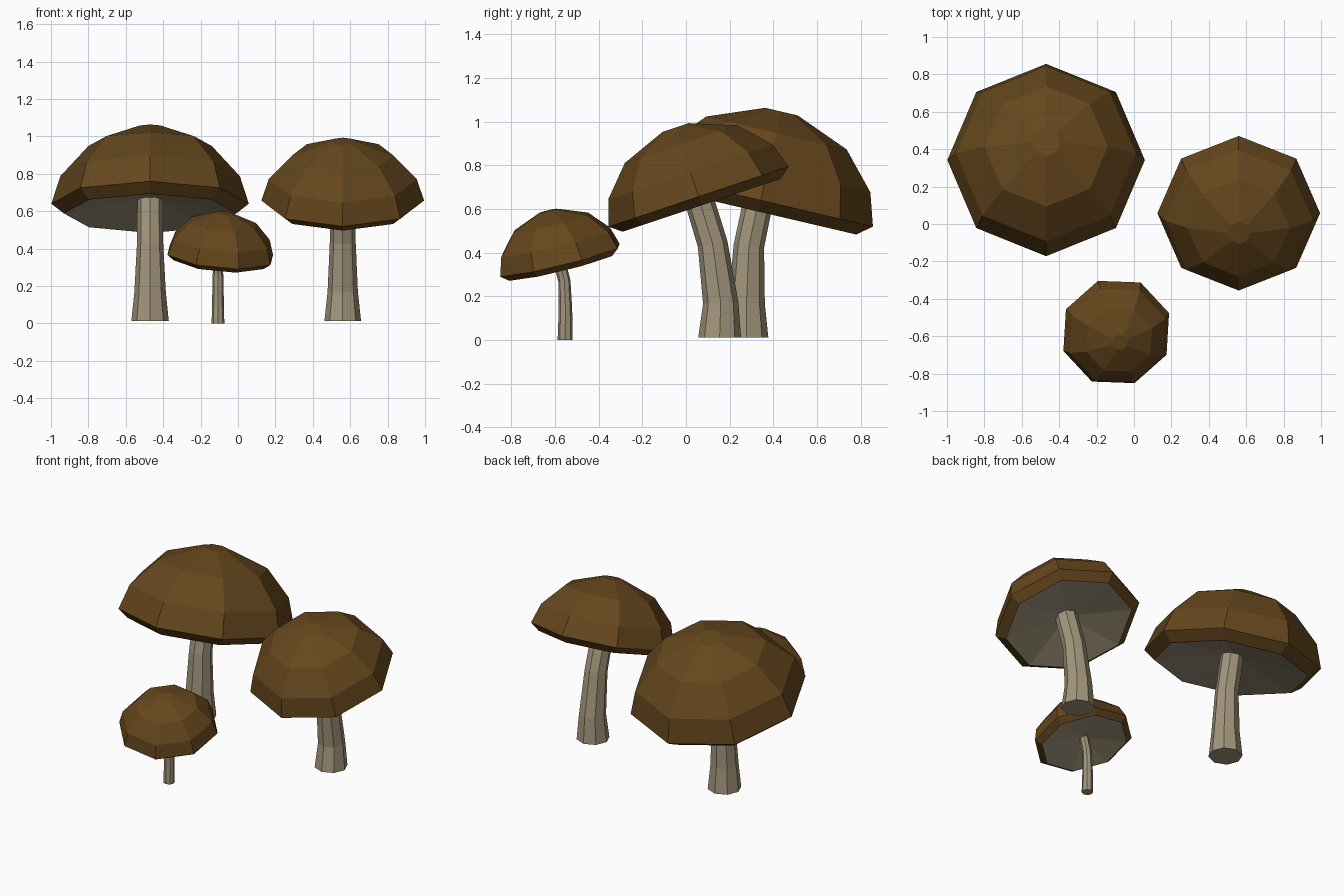
import bpy, bmesh, math
from mathutils import Vector

if "Cube" in bpy.data.objects:
    bpy.data.objects.remove(bpy.data.objects["Cube"])

SIDES = 8


def material(name, color):
    m = bpy.data.materials.new(name)
    m.diffuse_color = color
    m.use_nodes = True
    m.node_tree.nodes["Principled BSDF"].inputs["Base Color"].default_value = m.diffuse_color
    return m


BROWN = material("cap_brown", (0.13, 0.062, 0.012, 1))
CREAM = material("stem_cream", (0.36, 0.30, 0.20, 1))


def ring(bm, centre, axis, radius, turn=0.0):
    """Octagon of vertices around centre, square to axis."""
    q = Vector((0, 0, 1)).rotation_difference(Vector(axis).normalized())
    out = []
    for i in range(SIDES):
        a = turn + 2 * math.pi * i / SIDES
        out.append(bm.verts.new(Vector(centre) + q @ Vector((radius * math.cos(a), radius * math.sin(a), 0))))
    return out


def bridge(bm, lower, upper, mat=0):
    for i in range(SIDES):
        j = (i + 1) % SIDES
        bm.faces.new((lower[i], lower[j], upper[j], upper[i])).material_index = mat


def finish(bm, name, mats):
    bmesh.ops.recalc_face_normals(bm, faces=bm.faces)
    mesh = bpy.data.meshes.new(name)
    bm.to_mesh(mesh)
    bm.free()
    for m in mats:
        mesh.materials.append(m)
    bpy.context.collection.objects.link(bpy.data.objects.new(name, mesh))


# Dome profile (radius, height) as fractions of the rim radius
PROFILE = [(0.875, -0.10), (1.0, 0.0), (0.91, 0.285), (0.625, 0.60), (0.145, 0.79)]


def cap(name, centre, axis, radius, height=1.0, turn=0.0):
    bm = bmesh.new()
    centre, n = Vector(centre), Vector(axis).normalized()
    rings = [ring(bm, centre + n * h * radius * height, n, r * radius, turn) for r, h in PROFILE]
    for a, b in zip(rings, rings[1:]):
        bridge(bm, a, b)
    bm.faces.new(rings[-1])
    # shallow hollow underside
    hub = bm.verts.new(centre + n * radius * 0.06)
    for i in range(SIDES):
        bm.faces.new((rings[0][(i + 1) % SIDES], rings[0][i], hub)).material_index = 1
    finish(bm, name, (BROWN, CREAM))


def stem(name, x, path):
    """path: (y, z, radius) from the ground up."""
    bm = bmesh.new()
    pts = [Vector((x, y, z)) for y, z, r in path]
    rings = []
    for i, p in enumerate(pts):
        if i == 0:
            axis = (0, 0, 1)
        else:
            axis = (p - pts[i - 1]).normalized()
            if i < len(pts) - 1:
                axis += (pts[i + 1] - p).normalized()
        rings.append(ring(bm, p, axis, path[i][2]))
    for a, b in zip(rings, rings[1:]):
        bridge(bm, a, b)
    bm.faces.new(rings[0][::-1])
    bm.faces.new(rings[-1])
    finish(bm, name, (CREAM,))


# Large mushroom, leaning back
stem("large_stem", -0.47, [(0.277, 0.012, 0.10), (0.277, 0.17, 0.084), (0.288, 0.43, 0.07), (0.338, 0.67, 0.068)])
cap("large_cap", (-0.47, 0.342, 0.64), (0, 0.228, 0.974), 0.528)

# Medium mushroom, leaning forward
stem("medium_stem", 0.56, [(0.154, 0.012, 0.098), (0.159, 0.17, 0.081), (0.122, 0.44, 0.069), (0.052, 0.67, 0.067)])
cap("medium_cap", (0.56, 0.058, 0.657), (0, -0.317, 0.948), 0.435, 0.97)

# Small mushroom, leaning forward and slightly right
stem("small_stem", -0.107, [(-0.554, 0.0, 0.034), (-0.552, 0.14, 0.031), (-0.557, 0.27, 0.028), (-0.583, 0.375, 0.027)])
cap("small_cap", (-0.095, -0.5775, 0.366), (0.088, -0.245, 1), 0.30, 0.98, math.radians(19.7))
